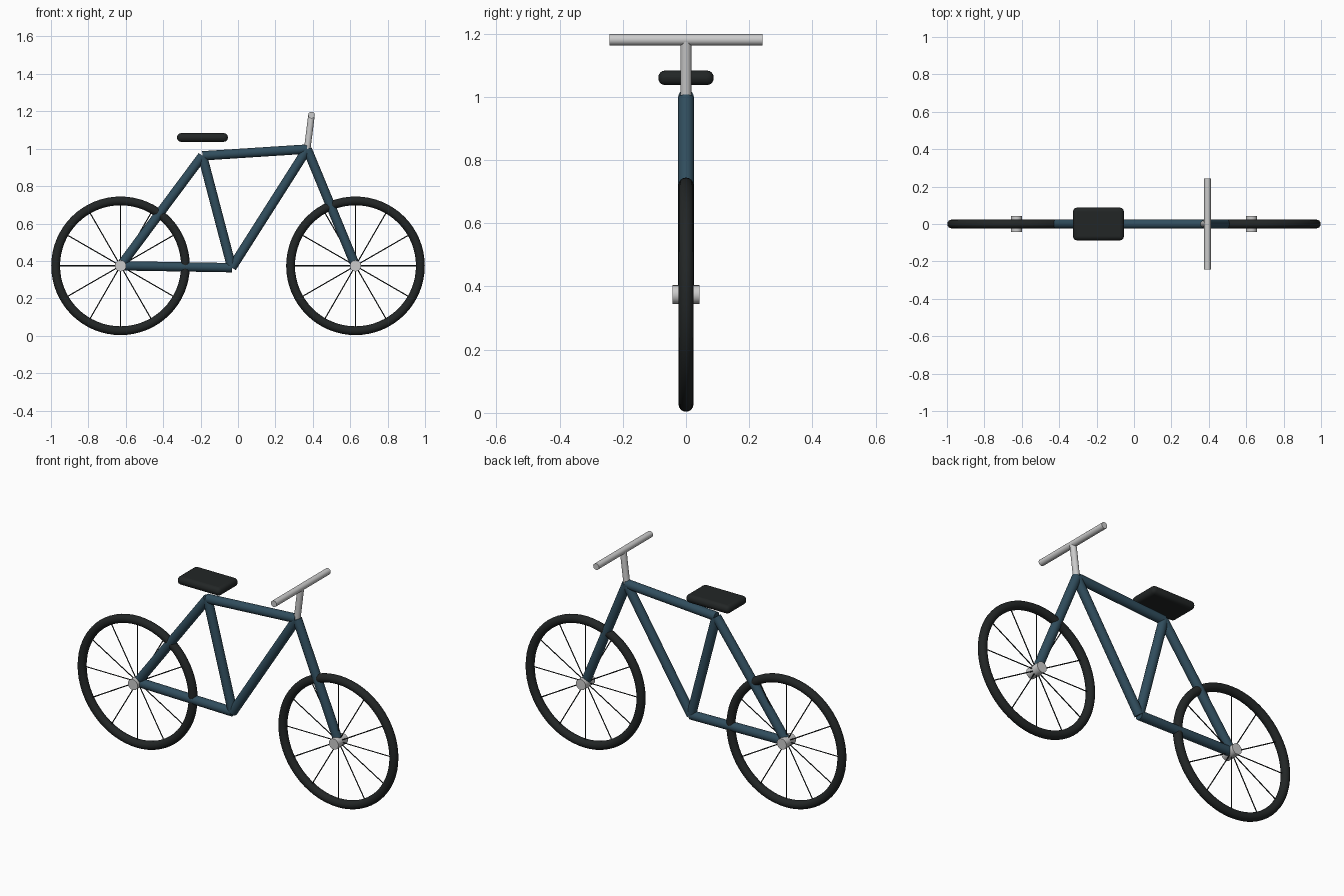
import bpy, math
from mathutils import Vector

if "Cube" in bpy.data.objects:
    bpy.data.objects.remove(bpy.data.objects["Cube"])


def material(name, rgb):
    m = bpy.data.materials.new(name)
    m.diffuse_color = (*rgb, 1)
    m.use_nodes = True
    m.node_tree.nodes["Principled BSDF"].inputs["Base Color"].default_value = m.diffuse_color
    return m


BLUE = material("frame_blue", (0.03, 0.075, 0.11))
DARK = material("rubber_dark", (0.016, 0.019, 0.019))


def finish(name, mat=None):
    o = bpy.context.object
    o.name = name
    if mat:
        o.data.materials.append(mat)
    bpy.ops.object.shade_smooth_by_angle(angle=math.radians(40))
    return o


def tube(name, a, b, r, mat=None, sides=20):
    """Straight capped tube from a to b."""
    a, b = Vector(a), Vector(b)
    d = b - a
    bpy.ops.mesh.primitive_cylinder_add(
        vertices=sides, radius=r, depth=d.length, location=(a + b) / 2,
        rotation=d.to_track_quat('Z', 'Y').to_euler())
    return finish(name, mat)


# Key joints of the frame
HUB_Z, RIM_R, TYRE_R = 0.374, 0.347, 0.0235
rear = (-0.628, 0, HUB_Z)
front = (0.628, 0, HUB_Z)
crank = (-0.033, 0, 0.364)
seat_joint = (-0.19, 0, 0.962)
head = (0.37, 0, 0.998)
bar = (0.393, 0, 1.18)

# Wheels: tyre, hub and spokes
for side, c in (("rear", rear), ("front", front)):
    bpy.ops.mesh.primitive_torus_add(
        major_radius=RIM_R, minor_radius=TYRE_R, major_segments=64,
        minor_segments=16, location=c, rotation=(math.pi / 2, 0, 0))
    finish(side + "_tyre", DARK)
    tube(side + "_hub", (c[0], -0.043, HUB_Z), (c[0], 0.043, HUB_Z), 0.03)
    for i in range(12):
        t = i * math.pi / 6
        tip = Vector(c) + Vector((math.cos(t), 0, math.sin(t))) * RIM_R
        tube(f"{side}_spoke_{i + 1}", c, tip, 0.003, DARK, 6)

# Frame tubes and fork
for name, a, b in (("chain_stay", rear, crank), ("seat_stay", rear, seat_joint),
                   ("seat_tube", crank, seat_joint), ("top_tube", seat_joint, head),
                   ("down_tube", crank, head), ("fork", head, front)):
    tube(name, a, b, 0.025, BLUE)

# Stem and handlebar
tube("stem", head, bar, 0.0175)
tube("handlebar", (bar[0], -0.242, bar[2]), (bar[0], 0.242, bar[2]), 0.0178)

# Seat: rounded slab floating above the seat tube
bpy.ops.mesh.primitive_cube_add(size=1, location=(-0.19, 0, 1.06))
seat = bpy.context.object
seat.scale = (0.272, 0.175, 0.046)
bpy.ops.object.transform_apply(location=False, rotation=False, scale=True)
bev = seat.modifiers.new("round", 'BEVEL')
bev.width, bev.segments = 0.021, 4
finish("seat", DARK)
